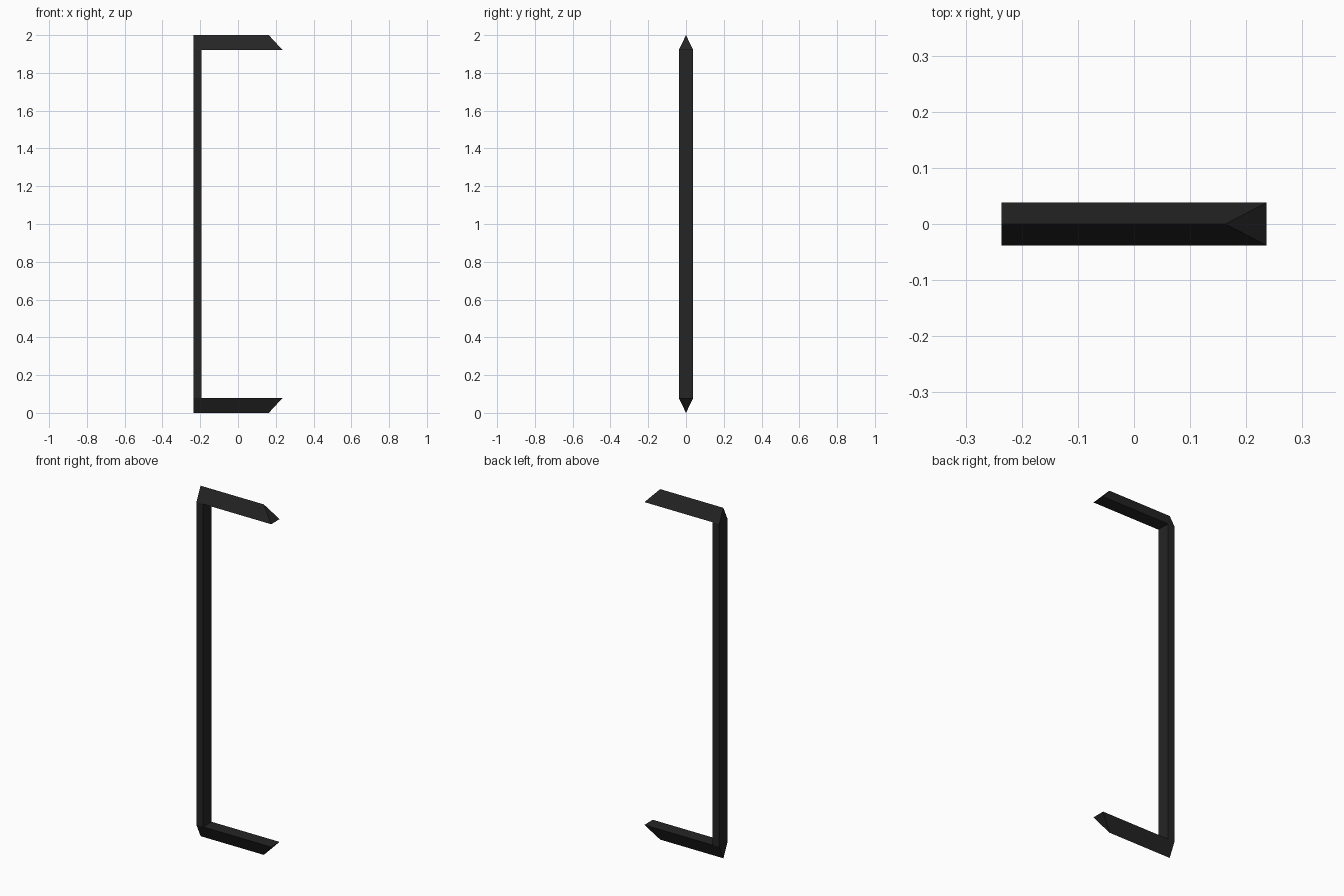
import bpy, bmesh

if "Cube" in bpy.data.objects:
    bpy.data.objects.remove(bpy.data.objects["Cube"])

X0, X1 = -0.236, 0.236      # bracket extent in x
TIP = 0.163                 # ridge end of the slanted arm tip
POST = -0.193               # inner face of the post
W = 0.038                   # half depth in y
H = 0.079                   # height of the triangular arms

black = bpy.data.materials.new("matte_black")
black.diffuse_color = (0.018, 0.018, 0.018, 1)
black.use_nodes = True
black.node_tree.nodes["Principled BSDF"].inputs["Base Color"].default_value = black.diffuse_color


def make(name, ring_a, ring_b, caps=True):
    """Bridge two matching outlines into a flat-faced prism."""
    bm = bmesh.new()
    a = [bm.verts.new(p) for p in ring_a]
    b = [bm.verts.new(p) for p in ring_b]
    n = len(a)
    for i in range(n):
        j = (i + 1) % n
        bm.faces.new((a[i], a[j], b[j], b[i]))
    if caps:
        bm.faces.new(a)
        bm.faces.new(b)
    bmesh.ops.recalc_face_normals(bm, faces=bm.faces)
    me = bpy.data.meshes.new(name)
    bm.to_mesh(me)
    bm.free()
    me.materials.append(black)
    ob = bpy.data.objects.new(name, me)
    bpy.context.collection.objects.link(ob)
    return ob


# Arms: triangular prisms, ridge outward, tips cut on a slant
for name, outer, inner in (("top_arm", 2.0, 2.0 - H), ("bottom_arm", 0.0, H)):
    make(name,
         [(X0, -W, inner), (X0, W, inner), (X0, 0, outer)],
         [(X1, -W, inner), (X1, W, inner), (TIP, 0, outer)])

# Post: rectangular bar between the arms, its ends closed by them
rect = [(X0, -W), (POST, -W), (POST, W), (X0, W)]
post = make("post", [(x, y, H) for x, y in rect],
            [(x, y, 2.0 - H) for x, y in rect], caps=False)
# open shell: make sure the normals point outward
centre = sum(x for x, y in rect) / 4
for p in list(post.data.polygons):
    if p.normal.x * (p.center.x - centre) + p.normal.y * p.center.y < 0:
        p.flip()
